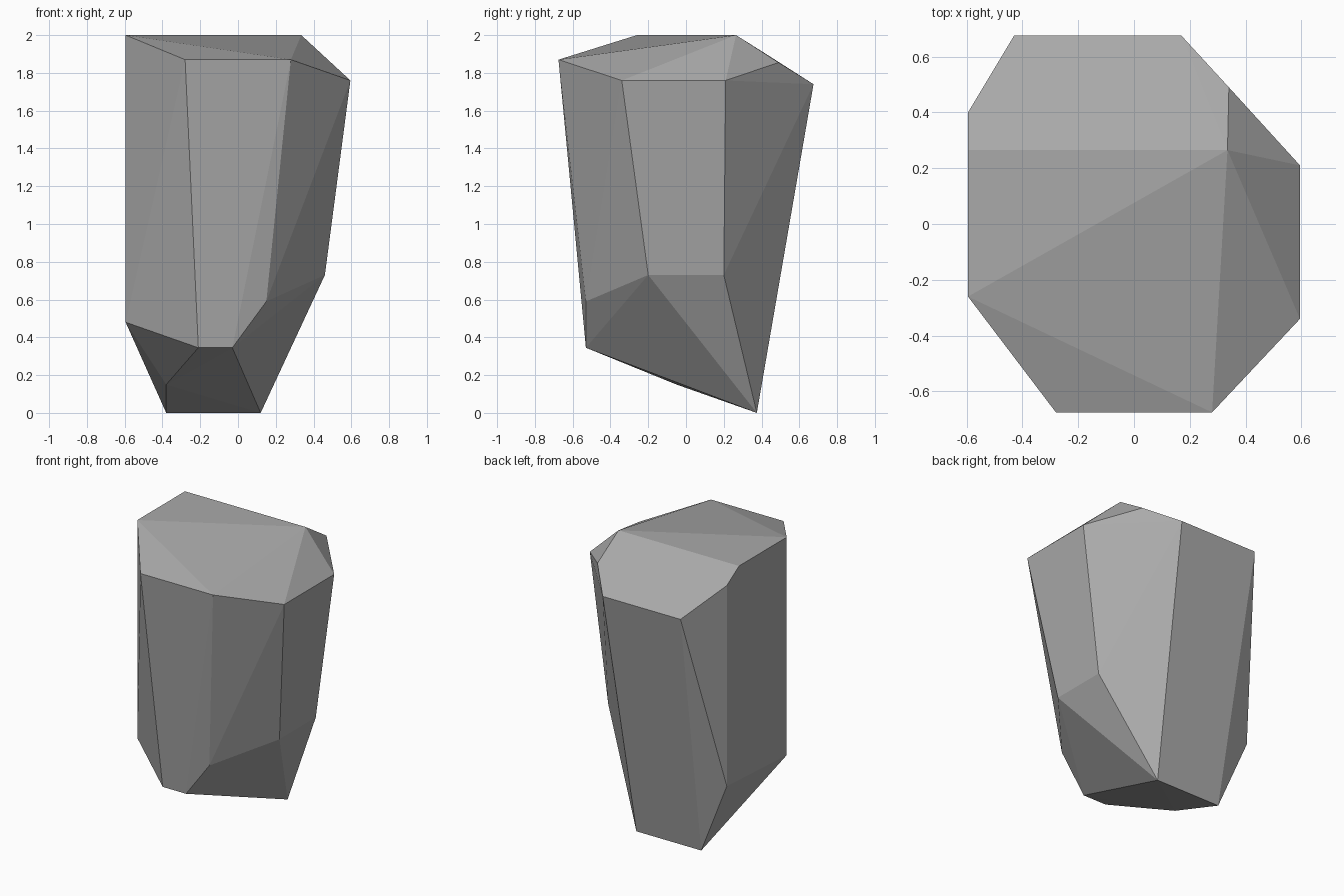
import bpy
import bmesh

# Remove only the default object
default = bpy.data.objects.get("Cube")
if default:
    bpy.data.objects.remove(default, do_unlink=True)

# One flat stone colour
stone_grey = bpy.data.materials.new("stone_grey")
stone_grey.use_nodes = True
colour = (0.40, 0.40, 0.40, 1.0)
stone_grey.diffuse_color = colour
shader = next(n for n in stone_grey.node_tree.nodes if n.type == 'BSDF_PRINCIPLED')
shader.inputs["Base Color"].default_value = colour

# Corner points of the faceted boulder, ring by ring
crown = [(-0.595, -0.26, 2.0), (-0.595, 0.265, 2.0), (0.335, 0.265, 2.0)]
shoulder = [(-0.28, -0.675, 1.87), (0.28, -0.675, 1.87),
            (0.595, -0.34, 1.76), (0.595, 0.21, 1.76),
            (0.34, 0.49, 1.855), (0.17, 0.675, 1.74),
            (-0.43, 0.675, 1.74), (-0.595, 0.4, 1.915)]
waist = [(0.15, -0.53, 0.59), (0.46, -0.2, 0.73), (0.46, 0.2, 0.73),
         (-0.595, 0.4, 0.515), (-0.595, -0.26, 0.48)]
foot = [(-0.21, -0.53, 0.345), (-0.03, -0.53, 0.345), (0.12, 0.375, 0),
        (-0.38, 0.375, 0), (-0.38, -0.05, 0.15)]


def build_faceted_stone(name, points, material):
    """Wrap the corner points in a convex shell with flat facets."""
    bm = bmesh.new()
    for point in points:
        bm.verts.new(point)
    hull = bmesh.ops.convex_hull(bm, input=bm.verts)
    leftovers = {g for g in hull["geom_interior"] + hull["geom_unused"]
                 if isinstance(g, bmesh.types.BMVert)}
    bmesh.ops.delete(bm, geom=list(leftovers), context='VERTS')
    bmesh.ops.recalc_face_normals(bm, faces=bm.faces)
    mesh = bpy.data.meshes.new(name)
    bm.to_mesh(mesh)
    bm.free()
    mesh.materials.append(material)
    stone = bpy.data.objects.new(name, mesh)
    bpy.context.collection.objects.link(stone)
    return stone


# The boulder
build_faceted_stone("boulder", crown + shoulder + waist + foot, stone_grey)
